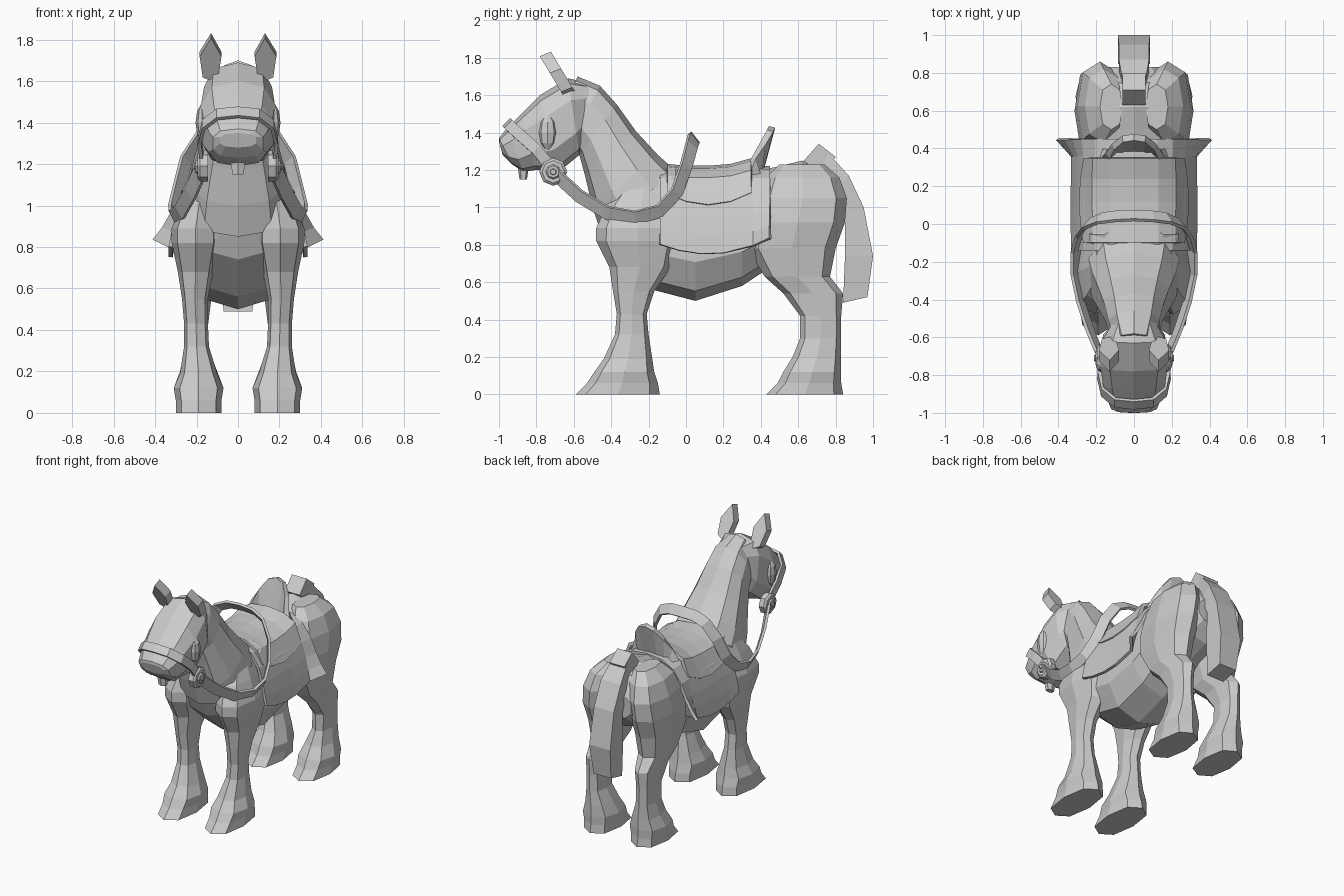
import bpy, bmesh, math
from mathutils import Vector

cube = bpy.data.objects.get("Cube")
if cube:
    bpy.data.objects.remove(cube)

grey = bpy.data.materials.new("plain_grey")
grey.use_nodes = True
colour = (.6, .6, .6, 1)
grey.diffuse_color = colour
grey.node_tree.nodes["Principled BSDF"].inputs["Base Color"].default_value = colour


def build(name, grid, closed=True, thick=0, mirror=False):
    """Skin rows of points; closed rows become capped tubes, open rows become sheets."""
    bm = bmesh.new()
    rows = [[bm.verts.new(p) for p in row] for row in grid]
    for a, b in zip(rows, rows[1:]):
        count = len(a)
        for i in range(count if closed else count - 1):
            j = (i + 1) % count
            bm.faces.new((a[i], a[j], b[j], b[i]))
    if closed:
        bm.faces.new(rows[0])
        bm.faces.new(rows[-1])
    bmesh.ops.recalc_face_normals(bm, faces=bm.faces)
    mesh = bpy.data.meshes.new(name)
    bm.to_mesh(mesh)
    bm.free()
    mesh.materials.append(grey)
    ob = bpy.data.objects.new(name, mesh)
    bpy.context.collection.objects.link(ob)
    if mirror:
        ob.modifiers.new("mirror", "MIRROR")
    if thick:
        mod = ob.modifiers.new("thickness", "SOLIDIFY")
        mod.thickness = thick
        mod.offset = 0
    return ob


def section(front, back, half, sides, power=.8):
    """Rounded ring spanning two points, with a half width along x."""
    a, b = Vector(front), Vector(back)
    turn = math.pi / 4 if sides == 4 else 0
    ring = []
    for i in range(sides):
        t = math.tau * i / sides + turn
        c, s = [math.copysign(abs(v) ** power, v) for v in (math.cos(t), math.sin(t))]
        if sides == 4:
            c, s = round(c), round(s)
        ring.append((a + b) / 2 + (a - b) / 2 * c + Vector((half * s, 0, 0)))
    return ring


def tube(name, rings, sides=10, power=.8):
    return build(name, [section((0, ya, za), (0, yb, zb), w, sides, power)
                        for ya, za, yb, zb, w in rings])


def leg(name, rings):
    return build(name, [section(((xa + xb) / 2, ya, z), ((xa + xb) / 2, yb, z), (xb - xa) / 2, 8)
                        for z, ya, yb, xa, xb in rings], mirror=True)


def strap(name, path, centre, width):
    """Flat band from one side to the middle, facing away from a centre point."""
    pts = [Vector(p) for p in path]
    rows = []
    for i, p in enumerate(pts):
        along = pts[min(i + 1, len(pts) - 1)] - pts[max(i - 1, 0)]
        if i == len(pts) - 1:
            along = Vector((-1, 0, 0))
        side = along.cross(p - Vector(centre)).normalized() * width / 2
        rows.append([p - side, p + side])
    return build(name, rows, closed=False, thick=.018, mirror=True)


def disc(name, at, radius, depth, sides=8):
    x, y, z = at
    rows = []
    for dx, r in ((-depth, radius), (depth / 2, radius), (depth, radius * .8)):
        rows.append([(x + dx, y + r * math.cos(math.tau * i / sides),
                      z + r * math.sin(math.tau * i / sides)) for i in range(sides)])
    return build(name, rows, mirror=True)


# Body, neck and head
tube("torso", [(-.45, 1.1, -.44, .88, .12), (-.4, 1.17, -.38, .74, .19),
               (-.2, 1.21, -.18, .56, .26), (.05, 1.18, .05, .5, .27),
               (.3, 1.18, .3, .58, .27), (.5, 1.22, .48, .7, .27),
               (.62, 1.25, .62, .76, .25), (.75, 1.21, .74, .8, .21),
               (.83, 1.08, .83, .9, .14)])
tube("neck", [(-.06, 1.2, -.45, .85, .25), (-.15, 1.28, -.5, 1, .23),
              (-.27, 1.41, -.54, 1.17, .19), (-.37, 1.55, -.57, 1.28, .16),
              (-.46, 1.65, -.62, 1.35, .14), (-.58, 1.7, -.7, 1.4, .1)])
tube("head", [(-.5, 1.66, -.53, 1.4, .11), (-.63, 1.69, -.57, 1.28, .17),
              (-.78, 1.6, -.68, 1.19, .185), (-.88, 1.5, -.8, 1.2, .17),
              (-.96, 1.42, -.87, 1.19, .145), (-1, 1.37, -.93, 1.23, .125),
              (-1, 1.35, -.98, 1.28, .09)], power=.72)
tube("chin", [(-.9, 1.22, -.84, 1.22, .04), (-.89, 1.15, -.85, 1.15, .03)], 6)

# Legs, flared at the hooves and leaning into the body at the top
leg("front_leg", [(0, -.59, -.14, .08, .3), (.06, -.53, -.15, .08, .3),
                  (.12, -.49, -.17, .07, .31), (.19, -.44, -.18, .1, .28),
                  (.32, -.38, -.2, .14, .26), (.43, -.37, -.21, .145, .26),
                  (.55, -.39, -.17, .145, .27), (.68, -.41, -.08, .12, .29),
                  (.82, -.48, -.04, .09, .32), (.89, -.48, -.03, .09, .32),
                  (1.02, -.42, -.06, .1, .27), (1.16, -.3, -.12, .08, .21)])
leg("hind_leg", [(0, .43, .84, .08, .3), (.06, .49, .83, .08, .3),
                 (.12, .52, .83, .07, .31), (.2, .57, .83, .1, .28),
                 (.3, .61, .83, .14, .26), (.42, .61, .83, .145, .26),
                 (.54, .52, .84, .13, .265), (.63, .42, .77, .1, .28),
                 (.78, .33, .8, .08, .3), (.92, .35, .85, .07, .315),
                 (1.05, .39, .86, .06, .3), (1.16, .43, .82, .06, .26),
                 (1.23, .5, .74, .06, .18)])

# Tail with a raised dock
tube("tail", [(.63, 1.25, .73, 1.16, .06), (.71, 1.34, .8, 1.27, .06)], 4)
tube("tail_hair", [(.76, 1.29, .7, 1.14, .06), (.87, 1.17, .79, 1.08, .08),
                   (.95, 1, .85, .96, .08), (1, .74, .85, .74, .085),
                   (.97, .52, .84, .49, .07)], 4)

# Ears and eyes
ear_outline = ((.1, 1.6), (.08, 1.73), (.13, 1.82), (.185, 1.73), (.17, 1.63))
build("ear", [[(x, -.62 - (z - 1.6) * .6 + d, z + d * .4) for x, z in ear_outline]
              for d in (-.03, .03)], mirror=True)
eye_rings = []
for t in (-.95, -.6, 0, .6, .95):
    r = math.sqrt(1 - t * t)
    eye_rings.append([(.165 + .04 * r * math.cos(math.tau * i / 8),
                       -.74 + .05 * r * math.sin(math.tau * i / 8), 1.4 + .095 * t)
                      for i in range(8)])
build("eye", eye_rings, mirror=True)

# Saddle cloth draped over the back, flaring at its rear edge
drape = ((0, 1.21), (.12, 1.195), (.2, 1.15), (.26, 1.06), (.29, .95), (.31, .85), (.325, .75))


def cloth(y):
    flare = max(0, y - .36) / .09
    row = []
    for x, z in drape:
        low = (1.21 - z) / .46
        dip = 1 - .15 * low * low * ((y - .12) / .3) ** 2
        row.append((x + .08 * flare * low ** 2, y, 1.21 - (1.21 - z) * dip))
    return row


build("saddle_cloth", [cloth(y) for y in (-.14, -.04, .08, .2, .36, .45)],
      closed=False, thick=.02, mirror=True)

# Saddle seat with curved flaps, pommel and high cantle
seat = []
for y, lift in ((-.1, .01), (0, 0), (.12, 0), (.24, .01), (.35, .04)):
    edge = 1 - ((y - .12) / .3) ** 2
    seat.append([(x * 1.06, y, z + lift) for x, z in drape[:3]]
                + [(.24 + .04 * edge, y, 1.12 - .11 * edge)])
build("saddle_seat", seat, closed=False, thick=.025, mirror=True)
cantle = ((.17, .33, 1.17), (.14, .36, 1.26), (.11, .41, 1.34), (.06, .45, 1.41), (0, .46, 1.43))
build("cantle", [[(x, y, z), (x * .9, .39, 1.17)] for x, y, z in cantle],
      closed=False, thick=.035, mirror=True)
build("pommel", [section((x, -.11, z), (x, -.04, z + .02), .03, 6)
                 for x, z in ((.21, 1.14), (.13, 1.19), (.02, 1.2))], mirror=True)

# Noseband, bit rings and reins
strap("noseband", [(.17, -.71, 1.2), (.185, -.8, 1.31), (.165, -.89, 1.39),
                   (.1, -.945, 1.44), (0, -.955, 1.45)], (0, -.8, 1.3), .06)
disc("bit_ring", (.17, -.71, 1.19), .075, .025)
disc("bit_boss", (.185, -.71, 1.19), .04, .02)
disc("bit_stud", (.2, -.71, 1.19), .018, .012)
strap("rein", [(.18, -.69, 1.17), (.23, -.57, 1.06), (.28, -.42, .97), (.31, -.27, .945),
               (.31, -.14, .98), (.285, -.05, 1.08), (.25, 0, 1.22), (.18, .03, 1.33),
               (.1, .04, 1.365), (0, .045, 1.37)], (0, -.3, 1.1), .075)
